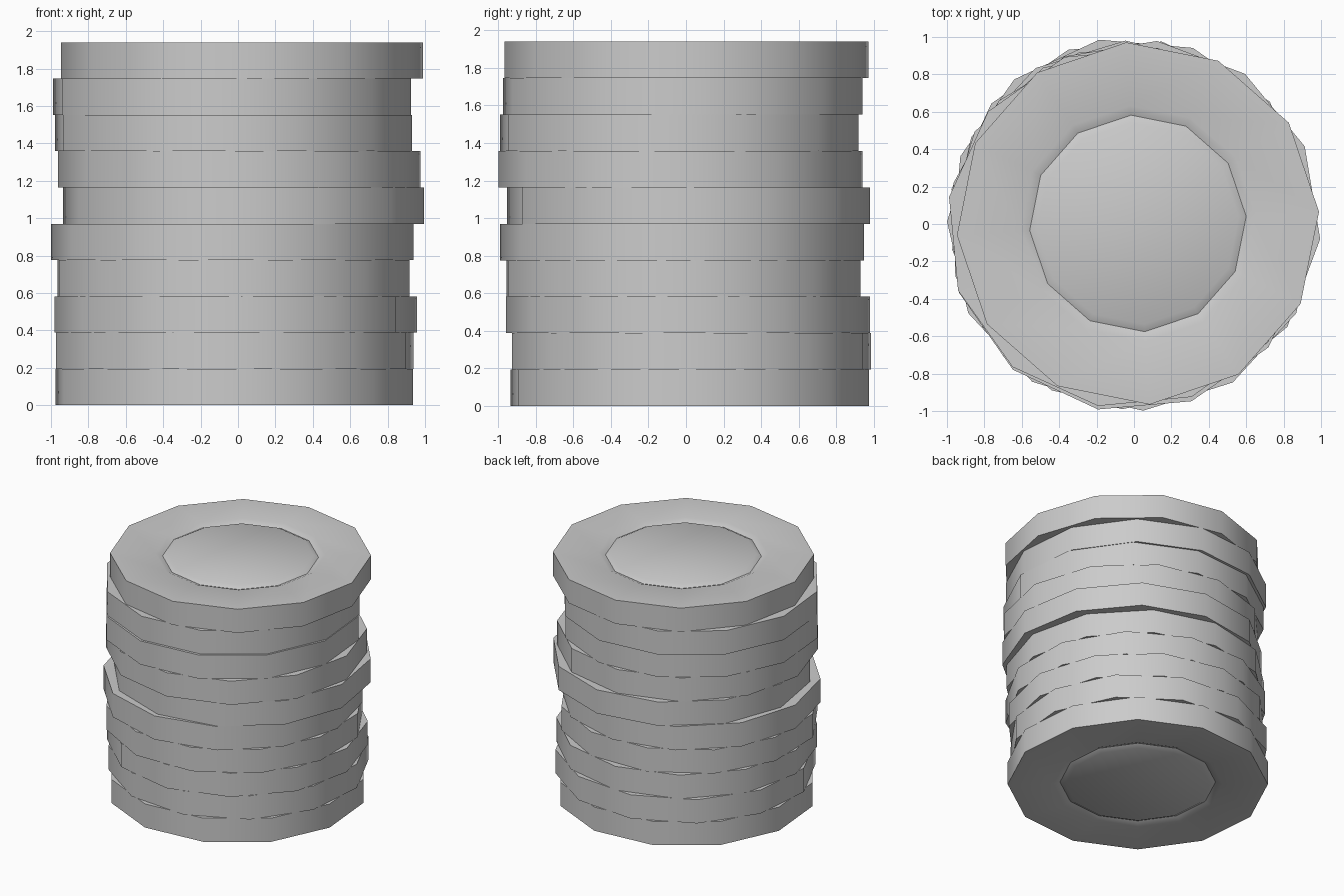
import bpy, bmesh
from math import cos, sin, radians, tau

if "Cube" in bpy.data.objects:
    bpy.data.objects.remove(bpy.data.objects["Cube"])

SIDES, R, H = 12, 0.97, 0.194
DEPTH = 0.02

# Half profile (radius, z) of a disc with a shallow ring groove on both faces
groove = [(0.54, 0), (0.58, DEPTH), (0.63, 0), (R, 0)]
profile = groove + [(r, H - z) for r, z in reversed(groove)]


def make_disc(name, x, y, z, turn):
    bm = bmesh.new()
    rings = []
    for r, pz in profile:
        rings.append([bm.verts.new((r * cos(radians(turn) + tau * i / SIDES),
                                    r * sin(radians(turn) + tau * i / SIDES), pz))
                      for i in range(SIDES)])
    for a, b in zip(rings, rings[1:]):
        for i in range(SIDES):
            j = (i + 1) % SIDES
            bm.faces.new((a[i], a[j], b[j], b[i]))
    # flat centres
    bm.faces.new(rings[0])
    bm.faces.new(rings[-1])
    bmesh.ops.recalc_face_normals(bm, faces=bm.faces)
    me = bpy.data.meshes.new(name)
    bm.to_mesh(me)
    bm.free()
    ob = bpy.data.objects.new(name, me)
    ob.location = (x, y, z)
    bpy.context.collection.objects.link(ob)
    return ob


# Stack from bottom to top: x offset, y offset, turn in degrees
stack = [(-0.02, 0.02, 20), (-0.017, 0.03, 10), (-0.013, 0.011, 2),
         (-0.023, -0.013, 16), (-0.03, -0.021, -2), (0.03, 0.013, 24.5),
         (0.007, -0.029, 2.5), (-0.024, -0.036, 20), (-0.032, -0.016, 20.5),
         (0.021, 0.003, 3.7)]

discs = [make_disc(f"stacked_disc_{i + 1}", x, y, i * H, t)
         for i, (x, y, t) in enumerate(stack)]

# Smooth rims, sharp face edges
for ob in discs:
    ob.select_set(True)
bpy.context.view_layer.objects.active = discs[0]
bpy.ops.object.shade_smooth_by_angle(angle=radians(40))
